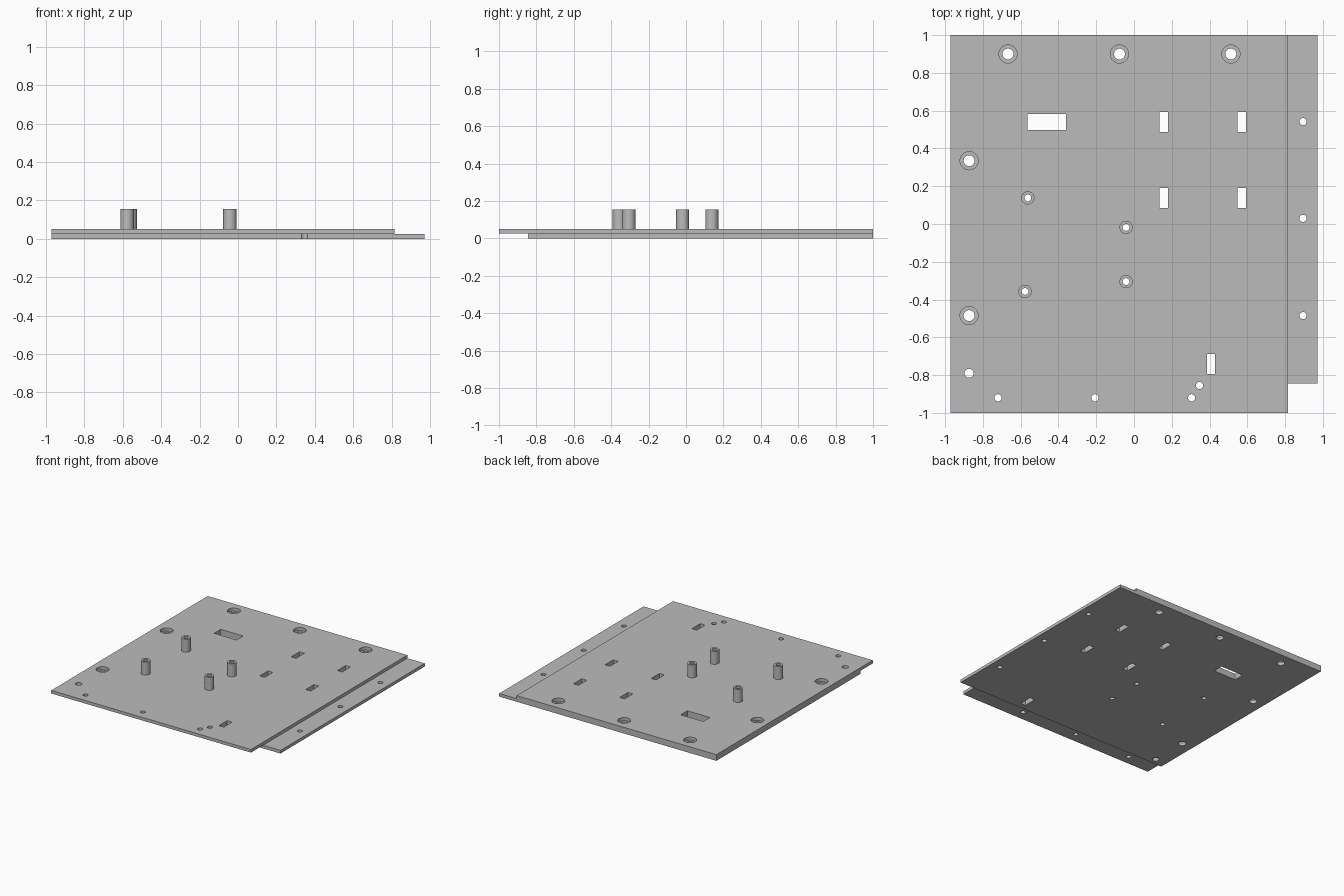
import bpy, bmesh, math
from mathutils import Matrix, Vector

if "Cube" in bpy.data.objects:
    bpy.data.objects.remove(bpy.data.objects["Cube"], do_unlink=True)

STEP, TOP, POST_TOP = 0.025, 0.05, 0.155

grey = bpy.data.materials.new("plain grey")
grey.use_nodes = True
colour = (0.5, 0.5, 0.5, 1)
grey.diffuse_color = colour
grey.node_tree.nodes["Principled BSDF"].inputs["Base Color"].default_value = colour


def add_box(bm, x0, x1, y0, y1, z0, z1):
    size = Matrix.Diagonal((x1 - x0, y1 - y0, z1 - z0, 1))
    place = Matrix.Translation(((x0 + x1) / 2, (y0 + y1) / 2, (z0 + z1) / 2))
    bmesh.ops.create_cube(bm, size=1, matrix=place @ size)


def add_cylinder(bm, x, y, r, z0, z1):
    bmesh.ops.create_cone(bm, cap_ends=True, segments=32, radius1=r, radius2=r,
                          depth=z1 - z0, matrix=Matrix.Translation((x, y, (z0 + z1) / 2)))


def make_object(name, bm):
    mesh = bpy.data.meshes.new(name)
    bm.to_mesh(mesh)
    bm.free()
    mesh.materials.append(grey)
    obj = bpy.data.objects.new(name, mesh)
    bpy.context.collection.objects.link(obj)
    return obj


def combine(target, tool, operation):
    mod = target.modifiers.new(operation.title(), 'BOOLEAN')
    mod.operation, mod.object, mod.solver = operation, tool, 'EXACT'
    bpy.context.view_layer.objects.active = target
    bpy.ops.object.modifier_apply(modifier=mod.name)
    bpy.data.objects.remove(tool, do_unlink=True)


def smooth(obj):
    bpy.ops.object.select_all(action='DESELECT')
    obj.select_set(True)
    bpy.context.view_layer.objects.active = obj
    bpy.ops.object.shade_smooth_by_angle(angle=math.radians(30))


# Stepped base plate: lower sheet offset from the upper sheet
bm = bmesh.new()
add_box(bm, -0.972, 0.972, -0.845, 1, 0, STEP)
plate = make_object("base_plate", bm)
bm = bmesh.new()
add_box(bm, -0.972, 0.816, -1, 1, STEP, TOP)
combine(plate, make_object("upper_sheet", bm), 'UNION')

# Hole positions
bores = [(-0.667, 0.9), (-0.077, 0.9), (0.513, 0.9), (-0.873, 0.335), (-0.873, -0.485)]
posts = [(-0.562, 0.138), (-0.042, -0.018), (-0.042, -0.305), (-0.577, -0.357)]
edge_holes = [(-0.72, -0.92), (-0.207, -0.92), (0.305, -0.92), (0.347, -0.855),
              (0.895, 0.542), (0.895, 0.03), (0.895, -0.485)]

# Through holes and rectangular slots
bm = bmesh.new()
for points, radius in ((bores, 0.029), (posts, 0.018), (edge_holes, 0.019),
                       ([(-0.873, -0.79)], 0.024)):
    for x, y in points:
        add_cylinder(bm, x, y, radius, -0.1, 0.2)
add_box(bm, -0.563, -0.36, 0.498, 0.582, -0.1, 0.2)
for x, y in [(0.157, 0.54), (0.57, 0.54), (0.157, 0.137), (0.57, 0.137), (0.408, -0.742)]:
    add_box(bm, x - 0.022, x + 0.022, y - 0.053, y + 0.053, -0.1, 0.2)
combine(plate, make_object("hole_cutter", bm), 'DIFFERENCE')

# Counterbores for the large holes
bm = bmesh.new()
for x, y in bores:
    add_cylinder(bm, x, y, 0.048, STEP, 0.2)
combine(plate, make_object("counterbore_cutter", bm), 'DIFFERENCE')
smooth(plate)

# Hollow standoffs, turned from a profile
for i, (x, y) in enumerate(posts):
    bm = bmesh.new()
    profile = [(0.035, TOP), (0.035, POST_TOP), (0.018, POST_TOP), (0.018, TOP)]
    verts = [bm.verts.new((r, 0, z)) for r, z in profile]
    edges = [bm.edges.new(pair) for pair in zip(verts, verts[1:])]
    bmesh.ops.spin(bm, geom=verts + edges, cent=(0, 0, 0), axis=(0, 0, 1),
                   angle=math.tau, steps=32)
    bmesh.ops.remove_doubles(bm, verts=bm.verts, dist=0.0001)
    bm.normal_update()
    # Turn the shell so its top rim faces up
    rim = max(bm.faces, key=lambda f: f.calc_center_median().z)
    if rim.normal.z < 0:
        bmesh.ops.reverse_faces(bm, faces=bm.faces)
    bmesh.ops.translate(bm, verts=bm.verts, vec=Vector((x, y, 0)))
    smooth(make_object(f"standoff_{i + 1}", bm))
